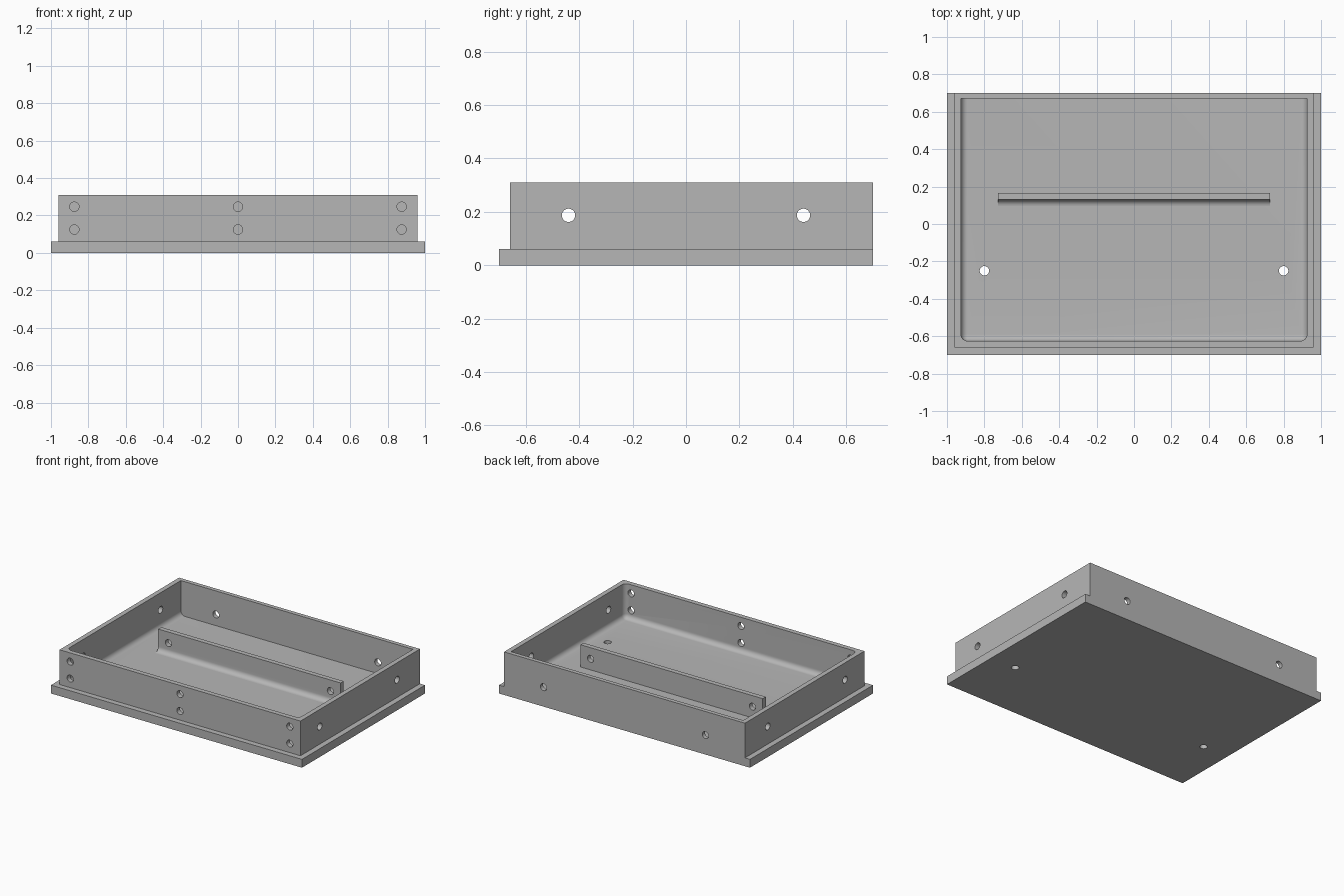
import bpy, bmesh, math
from mathutils import Matrix, Vector

cube = bpy.data.objects.get("Cube")
if cube:
    bpy.data.objects.remove(cube, do_unlink=True)

FLOOR = 0.06
FILLET = 0.035

grey = bpy.data.materials.new("light_grey")
grey.use_nodes = True
colour = (0.47, 0.47, 0.47, 1)
grey.diffuse_color = colour
grey.node_tree.nodes["Principled BSDF"].inputs["Base Color"].default_value = colour


def make_object(name, bm):
    bmesh.ops.recalc_face_normals(bm, faces=bm.faces)
    mesh = bpy.data.meshes.new(name)
    bm.to_mesh(mesh)
    bm.free()
    obj = bpy.data.objects.new(name, mesh)
    obj.data.materials.append(grey)
    bpy.context.collection.objects.link(obj)
    return obj


def box_mesh(low, high):
    low, high = Vector(low), Vector(high)
    bm = bmesh.new()
    bmesh.ops.create_cube(bm, size=1)
    bmesh.ops.scale(bm, vec=high - low, verts=bm.verts)
    bmesh.ops.translate(bm, vec=(low + high) / 2, verts=bm.verts)
    return bm


def combine(target, tool, operation="DIFFERENCE", keep=False):
    mod = target.modifiers.new("combine", "BOOLEAN")
    mod.object = tool
    mod.operation = operation
    mod.solver = "EXACT"
    bpy.context.view_layer.objects.active = target
    bpy.ops.object.modifier_apply(modifier=mod.name)
    if not keep:
        bpy.data.objects.remove(tool, do_unlink=True)


def drill(targets, centre, axis, length, radius=0.025):
    turn = Vector((0, 0, 1)).rotation_difference(Vector(axis)).to_matrix().to_4x4()
    bm = bmesh.new()
    bmesh.ops.create_cone(bm, cap_ends=True, segments=32, radius1=radius, radius2=radius,
                          depth=length, matrix=Matrix.Translation(centre) @ turn)
    tool = make_object("hole_cutter", bm)
    for target in targets:
        combine(target, tool, keep=True)
    bpy.data.objects.remove(tool, do_unlink=True)


# Tray: flange plate joined to the raised block, flush at the back
tray = make_object("tray", box_mesh((-1, -0.7, 0), (1, 0.7, FLOOR)))
block = make_object("block", box_mesh((-0.96, -0.66, 0.03), (0.96, 0.7, 0.31)))
combine(tray, block, "UNION")

# Cavity: rounded along the floor and front corners, sharp at the back
bm = box_mesh((-0.925, -0.625, FLOOR), (0.925, 0.67, 0.5))
rounded = []
for edge in bm.edges:
    mid = (edge.verts[0].co + edge.verts[1].co) / 2
    on_floor = mid.z < FLOOR + 0.01 and mid.y < 0.6
    front_corner = mid.y < -0.6 and abs(mid.x) > 0.9
    if on_floor or front_corner:
        rounded.append(edge)
bmesh.ops.bevel(bm, geom=rounded, offset=FILLET, offset_type="OFFSET", segments=8,
                profile=0.5, affect="EDGES", clamp_overlap=True)
combine(tray, make_object("cavity_cutter", bm))

# Divider: upright rib with a concave fillet along its front foot
front, back, top, half = 0.13, 0.165, 0.22, 0.727
profile = [(back, 0.04), (back, top), (front, top)]
for i in range(9):
    a = math.pi / 2 * i / 8
    profile.append((front - FILLET + FILLET * math.cos(a),
                    FLOOR + FILLET - FILLET * math.sin(a)))
profile.append((front - FILLET, 0.04))
bm = bmesh.new()
face = bm.faces.new([bm.verts.new((-half, y, z)) for y, z in profile])
grown = bmesh.ops.extrude_face_region(bm, geom=[face])["geom"]
bmesh.ops.translate(bm, vec=(2 * half, 0, 0),
                    verts=[v for v in grown if isinstance(v, bmesh.types.BMVert)])
divider = make_object("divider", bm)

# Screw holes in the front wall
for x in (-0.875, 0, 0.875):
    for z in (0.125, 0.247):
        drill([tray], (x, -0.64, z), (0, 1, 0), 0.16)

for side in (-1, 1):
    # Aligned holes through divider and back wall
    drill([tray, divider], (side * 0.645, 0.4, 0.14), (0, 1, 0), 0.8)
    # Holes through both side walls
    drill([tray], (0, side * 0.44, 0.187), (1, 0, 0), 2.4)
    # Holes through the floor
    drill([tray], (side * 0.8, -0.25, 0.03), (0, 0, 1), 0.2)

# Smooth the fillets and holes, keep the box edges sharp
bpy.ops.object.select_all(action="DESELECT")
for obj in (tray, divider):
    obj.select_set(True)
bpy.context.view_layer.objects.active = tray
bpy.ops.object.shade_smooth_by_angle(angle=math.radians(30))
